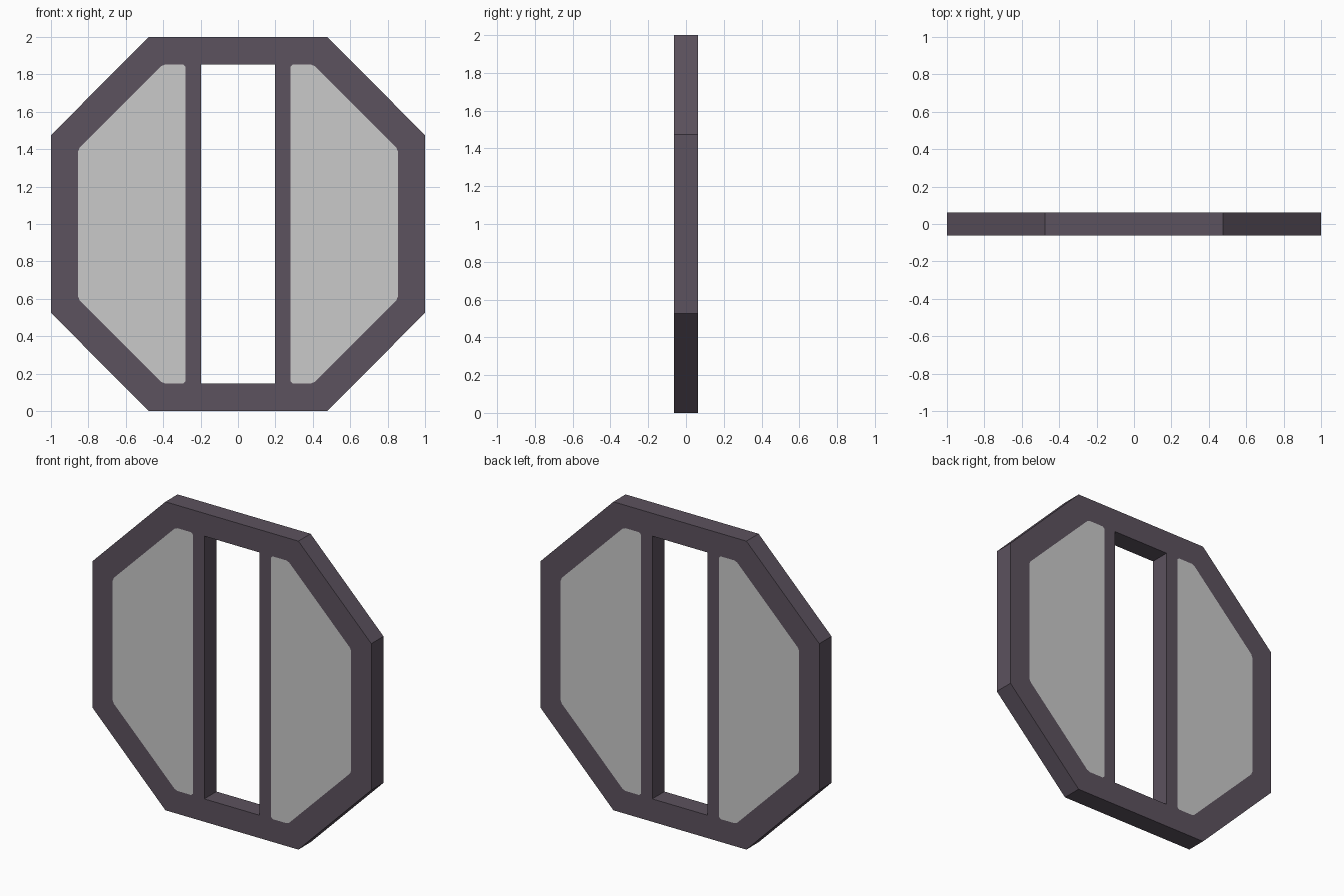
import bpy, bmesh
from mathutils import Vector

if "Cube" in bpy.data.objects:
    bpy.data.objects.remove(bpy.data.objects["Cube"])


def material(name, color):
    m = bpy.data.materials.new(name)
    m.diffuse_color = (*color, 1)
    m.use_nodes = True
    m.node_tree.nodes["Principled BSDF"].inputs["Base Color"].default_value = m.diffuse_color
    return m


THICK = 0.125
# Right half in (x, z): outer loop runs from the slot edge around the octagon
outer = [(0.198, 0.148), (0.477, 0), (1, 0.525), (1, 1.475), (0.477, 2), (0.198, 1.852)]
pane = [(0.28, 0.148), (0.403, 0.148), (0.855, 0.6), (0.855, 1.4), (0.403, 1.852), (0.28, 1.852)]
CUT = 0.012

bm = bmesh.new()


def vert(p):
    return bm.verts.new((p[0], 0, p[1]))


def face(verts, mat=0):
    bm.faces.new(verts).material_index = mat


# Pane outline with slightly clipped corners
o = [vert(p) for p in outer]
n = len(pane)
pairs = []
for i in range(n):
    p, a, b = (Vector(pane[k % n]) for k in (i, i - 1, i + 1))
    pairs.append((vert(p + (a - p).normalized() * CUT),
                  vert(p + (b - p).normalized() * CUT)))

# Frame border around the pane
for i in range(n):
    j = (i + 1) % n
    face([o[i], o[j], pairs[j][0], pairs[i][1]])
    face([o[i], pairs[i][1], pairs[i][0]])

# Pane, flush with the frame
face([v for pair in pairs for v in pair], 1)

# Top and bottom rails reaching the centre line
face([vert((0, 0)), o[1], o[0], vert((0, 0.148))])
face([vert((0, 1.852)), o[5], o[4], vert((0, 2))])
bmesh.ops.recalc_face_normals(bm, faces=bm.faces)

mesh = bpy.data.meshes.new("octagonal_window")
bm.to_mesh(mesh)
bm.free()
mesh.materials.append(material("dark purple grey frame", (0.107, 0.084, 0.112)))
mesh.materials.append(material("light grey pane", (0.59, 0.59, 0.59)))
obj = bpy.data.objects.new("octagonal_window", mesh)
bpy.context.collection.objects.link(obj)

# Mirror to the left half, then give the plate its depth
mirror = obj.modifiers.new("mirror", 'MIRROR')
mirror.use_clip = True
mirror.merge_threshold = 0.001
solid = obj.modifiers.new("depth", 'SOLIDIFY')
solid.thickness = THICK
solid.offset = 0
